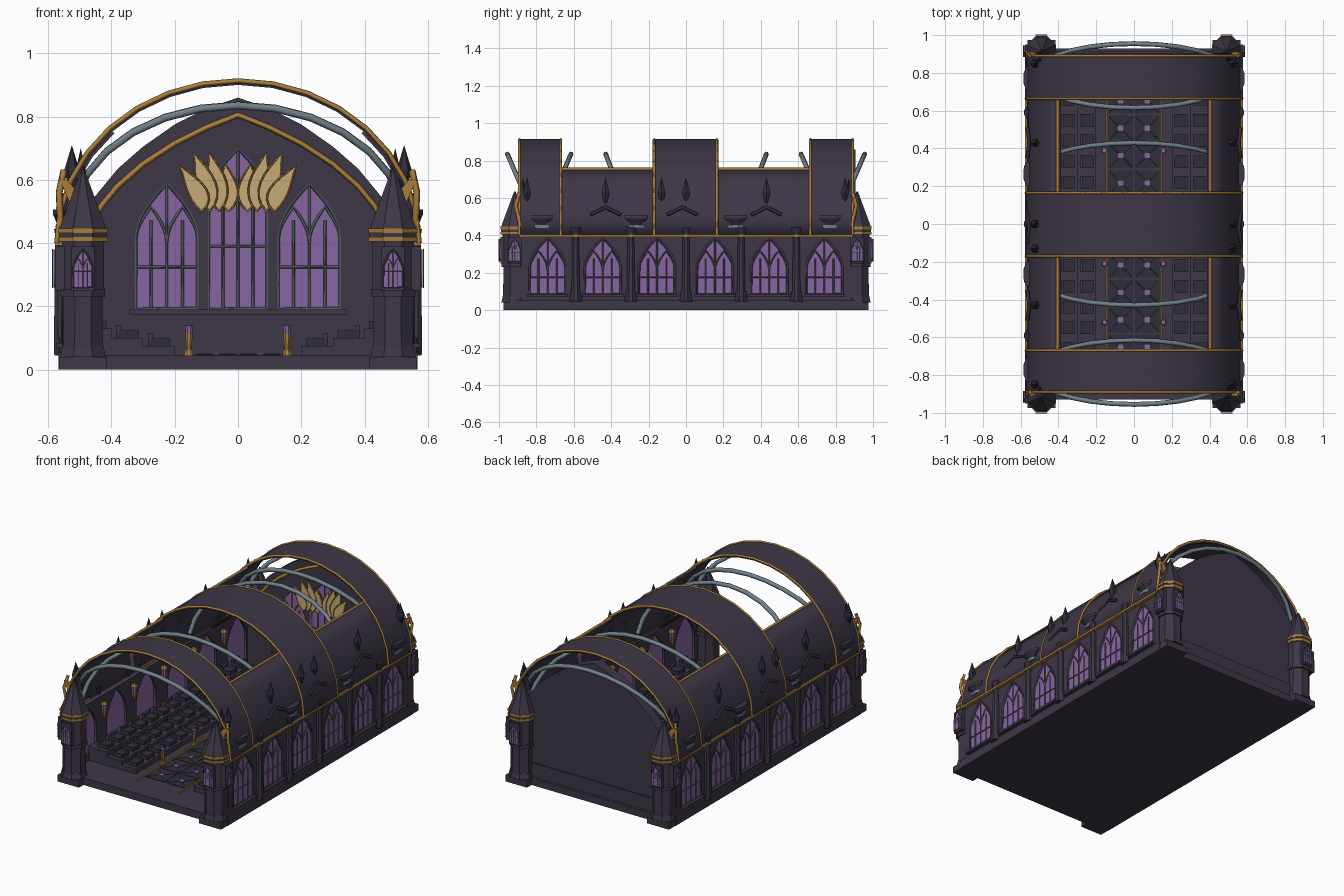
import bpy, bmesh
from math import sin, cos, pi, sqrt
from mathutils import Matrix

cube = bpy.data.objects.get("Cube")
if cube:
    bpy.data.objects.remove(cube)


def material(name, *rgb):
    m = bpy.data.materials.new(name)
    m.use_nodes = True
    m.diffuse_color = (*rgb, 1)
    m.node_tree.nodes["Principled BSDF"].inputs["Base Color"].default_value = (*rgb, 1)
    return m


STONE = material("dark plum stone", .048, .038, .062)
SHADE = material("deep shadow stone", .03, .026, .042)
GOLD = material("antique gold", .40, .21, .045)
PALE = material("pale gold", .58, .40, .18)
GLASS = material("violet glass", .25, .13, .36)
STEEL = material("blue grey steel", .17, .22, .26)
LEAD = material("window lead", .08, .105, .11)
curves = []


def link(name, data, mat):
    ob = bpy.data.objects.new(name, data)
    bpy.context.collection.objects.link(ob)
    data.materials.append(mat)
    return ob


def box(name, x, y, z, mat):
    """Box from (low, high) ranges."""
    bm = bmesh.new()
    mid = [(a + b) / 2 for a, b in (x, y, z)]
    size = [abs(b - a) for a, b in (x, y, z)]
    bmesh.ops.create_cube(bm, size=1, matrix=Matrix.Translation(mid) @ Matrix.Diagonal((*size, 1)))
    me = bpy.data.meshes.new(name)
    bm.to_mesh(me)
    bm.free()
    return link(name, me, mat)


def cone(name, x, y, z, r1, r2, mat, n=8, sx=1.0):
    """Upright prism or cone between two heights, a flat side to the front."""
    bm = bmesh.new()
    place = Matrix.Translation((x, y, (z[0] + z[1]) / 2)) @ Matrix.Diagonal((sx, 1, 1, 1))
    bmesh.ops.create_cone(bm, cap_ends=True, segments=n, radius1=r1, radius2=r2,
                          depth=z[1] - z[0], matrix=place @ Matrix.Rotation(pi / n, 4, 'Z'))
    me = bpy.data.meshes.new(name)
    bm.to_mesh(me)
    bm.free()
    return link(name, me, mat)


def plate(name, loops, axis, at, depth, mat):
    """Flat outline with holes, extruded along x or y."""
    cu = bpy.data.curves.new(name, 'CURVE')
    cu.dimensions, cu.fill_mode, cu.extrude = '2D', 'BOTH', depth / 2
    for loop in loops:
        sp = cu.splines.new('POLY')
        sp.points.add(len(loop) - 1)
        for p, (u, v) in zip(sp.points, loop):
            p.co = (u, v, 0, 1)
        sp.use_cyclic_u = True
    ob = link(name, cu, mat)
    if axis == 'x':
        ob.matrix_world = Matrix(((0, 0, 1, at), (1, 0, 0, 0), (0, 1, 0, 0), (0, 0, 0, 1)))
    else:
        ob.matrix_world = Matrix(((1, 0, 0, 0), (0, 0, -1, at), (0, 1, 0, 0), (0, 0, 0, 1)))
    curves.append(ob)


def tubes(name, lines, r, mat, res=0):
    """Round bars along one or more paths."""
    cu = bpy.data.curves.new(name, 'CURVE')
    cu.dimensions, cu.bevel_depth, cu.bevel_resolution, cu.use_fill_caps = '3D', r, res, True
    for line in lines:
        sp = cu.splines.new('POLY')
        sp.points.add(len(line) - 1)
        for p, co in zip(sp.points, line):
            p.co = (*co, 1)
    curves.append(link(name, cu, mat))


def arch(c, hw, z0, zs, zt):
    """Pointed arch outline."""
    ks = [i / 6 for i in range(7)]
    half = [(hw * (1 - k ** 1.8), zs + (zt - zs) * k) for k in ks]
    right = [(c + u, v) for u, v in half]
    left = [(c - u, v) for u, v in half[-2::-1]]
    return [(c + hw, z0)] + right + left + [(c - hw, z0)]


def window(name, c, hw, z0, zs, zt, axis, at, face, frame=STONE):
    """Glass pane with lead tracery on the given side of it."""
    outline = arch(c, hw, z0, zs, zt)
    plate(name + "_glass", [outline], axis, at, .008, GLASS)
    d = at + face * .008
    to3 = (lambda p: (d, p[0], p[1])) if axis == 'x' else (lambda p: (p[0], d, p[1]))
    h = zt - zs
    lines = [[(c, z0), (c, zt)], [(c - hw, (z0 + zs) / 2 + .02), (c + hw, (z0 + zs) / 2 + .02)]]
    for s in (-1, 1):
        lines.append([(c + s * hw / 2, z0), (c + s * hw / 2, zs + h * .3)])
        lines.append(arch(c + s * hw / 2, hw / 2, zs - h * .2, zs - h * .1, zs + h * .55)[1:-1])
    tubes(name + "_tracery", [[to3(p) for p in l] for l in lines], hw * .045, LEAD)
    tubes(name + "_surround", [[to3(p) for p in outline + outline[:1]]], hw * .08, frame)


def ellipse(a, b, t0, t1, n, z=.4):
    return [(a * cos(t0 + (t1 - t0) * i / n), z + b * sin(t0 + (t1 - t0) * i / n)) for i in range(n + 1)]


# Floor, plinths and stepped seating
box("floor_slab", (-.56, .56), (-.93, .93), (0, .045), STONE)
for s in (-1, 1):
    for x0, top in ((.20, .075), (.30, .10), (.40, .13)):
        box("seating_tier", (s * x0, s * .53), (-.72, .72), (.045, top), STONE)
        for i in range(-6, 7):
            box("seat", (s * (x0 + .015), s * (x0 + .085)), (i * .11 - .033, i * .11 + .033), (top, top + .024), SHADE)
            box("seat_back", (s * (x0 + .07), s * (x0 + .085)), (i * .11 - .033, i * .11 + .033), (top, top + .04), STONE)
    box("aisle_edge", (s * .142, s * .15), (-.8, .72), (.045, .053), GOLD)
    for y in (-.52, -.21, .1, .39):
        cone("post_foot", s * .155, y, (.045, .062), .017, .012, GOLD)
        cone("post", s * .155, y, (.06, .115), .008, .013, GOLD)
        cone("post_lamp", s * .155, y, (.115, .14), .011, .014, GLASS)

# Aisle tiles
crosses = []
for i in range(-5, 5):
    y = i * .145 + .0725
    for x in (-.07, .07):
        box("aisle_tile", (x - .065, x + .065), (y - .066, y + .066), (.045, .048), SHADE)
        box("tile_jewel", (x - .014, x + .014), (y - .014, y + .014), (.048, .053), GLASS)
        crosses += [[(x - .06, y - k * .06, .049), (x + .06, y + k * .06, .049)] for k in (-1, 1)]
tubes("tile_crosses", crosses, .003, LEAD)

# Side walls with pierced windows
BAYS = (-.74, -.445, -.155, .155, .445, .74)
for s in (-1, 1):
    outer = [(-.89, .03), (.89, .03), (.89, .4), (-.89, .4)]
    plate("side_wall", [outer] + [arch(c, .095, .085, .23, .385) for c in BAYS], 'x', s * .54, .03, STONE)
    for c in BAYS:
        window("side_window", c, .097, .083, .23, .387, 'x', s * .544, s)
        box("window_sill", (s * .54, s * .575), (c - .11, c + .11), (.07, .085), STONE)
    box("side_plinth", (s * .53, s * .567), (-.91, .91), (0, .055), STONE)
    box("eaves_trim", (s * .55, s * .578), (-.89, .89), (.392, .404), GOLD)
    for y in (-.59, -.295, 0, .295, .59):
        cone("pilaster", s * .56, y, (.05, .41), .024, .019, STONE)
        cone("pilaster_base", s * .555, y, (.045, .1), .038, .03, SHADE, sx=.7)
        cone("pilaster_capital", s * .56, y, (.4, .445), .02, .033, SHADE, sx=.7)
        cone("wall_lamp_bracket", s * .51, y, (.27, .31), .008, .02, GOLD)
        cone("wall_lamp", s * .51, y, (.31, .35), .016, .019, GLASS)
        cone("wall_lamp_cap", s * .51, y, (.35, .365), .022, .01, GOLD)
    # Roof ornaments: bowls, leaf bosses and chevrons
    for y in (-.77, -.265, .265, .77):
        cone("roof_bowl", s * .56, y, (.455, .49), .025, .065, SHADE, sx=.4)
        cone("roof_bowl_rim", s * .56, y, (.49, .507), .068, .068, STONE, sx=.4)
        cone("roof_bowl_stem", s * .565, y, (.44, .456), .04, .04, STEEL, sx=.3)
    for y in (-.85, -.43, -.13, 0, .43, .85):
        cone("leaf_boss_low", s * .525, y, (.57, .63), .008, .024, SHADE, 6)
        cone("leaf_boss_high", s * .525, y, (.63, .71), .024, 0, SHADE, 6)
    tubes("roof_chevrons", [[(s * .565, y - .08, .51), (s * .555, y, .55), (s * .565, y + .08, .51)]
                            for y in (-.43, -.02, .43)], .01, SHADE)

# Barrel roof: three full bands joined by low open panels
for y0, y1 in ((-.89, -.67), (-.17, .165), (.665, .89)):
    loop = ellipse(.575, .515, 0, pi, 16) + ellipse(.56, .50, pi, 0, 16)
    plate("roof_band", [loop], 'y', (y0 + y1) / 2, y1 - y0, STONE)
    tubes("roof_band_trim", [[(x, y, z) for x, z in ellipse(.573, .513, 0, pi, 16)] for y in (y0, y1)], .008, GOLD)
for y0, y1 in ((-.67, -.17), (.165, .665)):
    for s in (-1, 1):
        loop = ellipse(.567, .507, 0, pi / 4, 4) + ellipse(.552, .492, pi / 4, 0, 4)
        plate("roof_panel", [[(s * x, z) for x, z in loop]], 'y', (y0 + y1) / 2, y1 - y0, STONE)
        x, z = loop[4]
        tubes("roof_panel_trim", [[(s * (x + .003), y0, z - .006), (s * (x + .003), y1, z - .006)]], .009, GOLD)

# Leaning steel ribs
for s in (-1, 1):
    for crown, foot in ((.955, .79), (.615, .78), (.43, .28)):
        path = ellipse(.53, .385, 0, pi, 14, .45)
        tubes("vault_rib", [[(x, s * (foot + (crown - foot) * (z - .45) / .385), z) for x, z in path]], .013, STEEL, 1)

# End wall with gable, windows and feather crest
gable = [(0, .86), (.1, .825), (.2, .775), (.3, .705), (.38, .635), (.45, .55), (.5, .47), (.53, .4), (.53, .03)]
gable += [(-x, z) for x, z in gable[:0:-1]]
LIGHTS = ((0, .095, .55, .70), (-.225, .1, .42, .59), (.225, .1, .42, .59))
plate("end_wall", [gable], 'y', .89, .03, STONE)
plate("end_wall_inner", [gable] + [arch(c, hw, .19, zs, zt) for c, hw, zs, zt in LIGHTS], 'y', .86, .03, STONE)
for c, hw, zs, zt in LIGHTS:
    window("end_window", c, hw, .19, zs, zt, 'y', .862, -1, LEAD)
box("end_sill", (-.345, .345), (.82, .86), (.175, .19), STONE)
box("end_plinth", (-.53, .53), (.88, .915), (0, .13), STONE)
trim = [(.47, .45), (.43, .52), (.38, .58), (.3, .65), (.2, .715), (.1, .765), (0, .805)]
trim += [(-x, z) for x, z in trim[-2::-1]]
tubes("gable_trim", [[(x, .842, z) for x, z in trim]], .009, GOLD)
for s in (-1, 1):
    for i, (foot, tip, top) in enumerate(((.03, .04, .65), (.06, .09, .685), (.09, .14, .685), (.115, .185, .645))):
        ks = [j / 8 for j in range(9)]
        mid = [(foot + (tip - foot) * k * k, .5 + (top - .5) * k, .032 * sin(pi * k ** .8)) for k in ks]
        leaf = [(s * (u + w), v) for u, v, w in mid] + [(s * (u - w), v) for u, v, w in mid[-2:0:-1]]
        y = .83 - i * .006
        plate("crest_feather", [leaf], 'y', y, .008, PALE)
        tubes("feather_edge", [[(u, y - .004, v) for u, v in leaf + leaf[:1]]], .003, GOLD)

# Corner towers
for sx in (-1, 1):
    for sy in (-1, 1):
        x, y = sx * .49, sy * .915
        box("tower_plinth", (x - .075, x + .075), (y - .06, y + .06), (0, .04), STONE)
        cone("tower_foot", x, y, (.04, .075), .078, .07, STONE)
        cone("tower_shaft", x, y, (.07, .24), .068, .066, STONE)
        cone("tower_ledge", x, y, (.23, .255), .076, .076, STONE)
        cone("tower_lantern", x, y, (.25, .41), .072, .072, STONE)
        for z in (.405, .432):
            cone("tower_gold_ring", x, y, (z, z + .014), .084, .084, GOLD)
        cone("tower_collar", x, y, (.419, .432), .08, .08, STONE)
        cone("tower_spire", x, y, (.446, .635), .08, .004, STONE)
        box("bay_front", (x - .036, x + .036), (y, sy * .992), (.25, .39), STONE)
        box("bay_side", (x, sx * .578), (y - .036, y + .036), (.25, .39), STONE)
        window("tower_front_window", x, .03, .26, .32, .38, 'y', sy * .992, sy, LEAD)
        window("tower_side_window", y, .03, .26, .32, .38, 'x', sx * .578, sx, LEAD)
        cone("tower_finial", sx * .497, sy * .87, (.56, .70), .032, 0, SHADE, 6)
        plate("gold_wing", [[(sx * .52, .50), (sx * .565, .605), (sx * .54, .60), (sx * .505, .56)]], 'y', sy * .90, .02, GOLD)
        tubes("gold_crocket", [[(sx * .56, sy * .885, .45), (sx * .565, sy * .91, .56), (sx * .55, sy * .89, .63)]], .011, GOLD)

# Turn the outlines and bars into meshes
bpy.ops.object.select_all(action='DESELECT')
for ob in curves:
    ob.select_set(True)
bpy.context.view_layer.objects.active = curves[0]
bpy.ops.object.convert(target='MESH')
